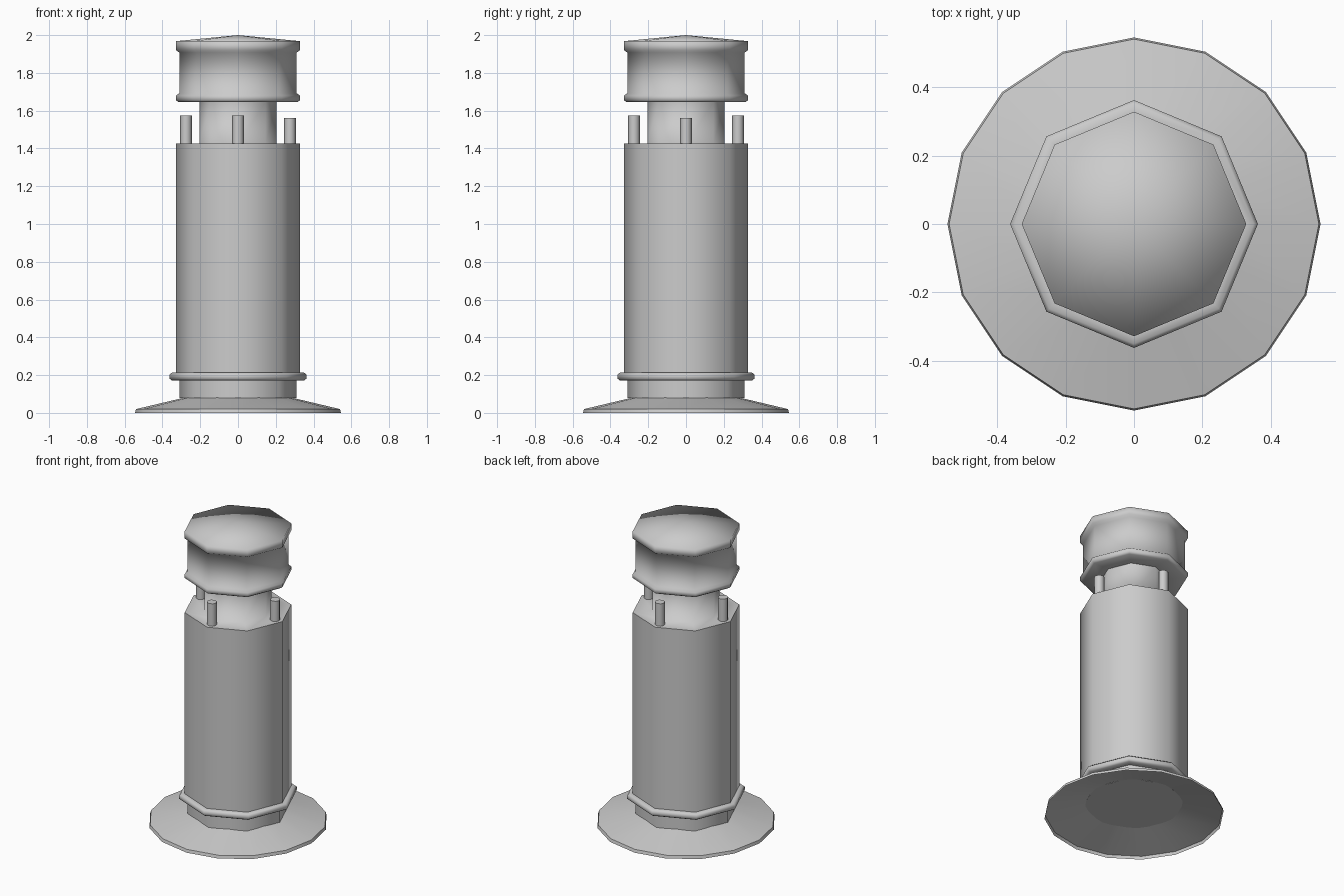
import bpy
import bmesh
import math

if "Cube" in bpy.data.objects:
    bpy.data.objects.remove(bpy.data.objects["Cube"])

grey = bpy.data.materials.new("plain grey")
grey.diffuse_color = (0.6, 0.6, 0.6, 1)
grey.use_nodes = True
grey.node_tree.nodes["Principled BSDF"].inputs["Base Color"].default_value = grey.diffuse_color


def lathe(name, profile, sides, cap_bottom=False, cap_top=False, loc=(0, 0), smooth=180):
    """Turn (radius, height) pairs about z; a zero radius closes to a point."""
    bm = bmesh.new()
    rings = []
    for r, z in profile:
        if r == 0:
            rings.append([bm.verts.new((0, 0, z))])
        else:
            rings.append([bm.verts.new((r * math.cos(2 * math.pi * i / sides),
                                        r * math.sin(2 * math.pi * i / sides), z))
                          for i in range(sides)])
    for a, b in zip(rings, rings[1:]):
        for i in range(sides):
            j = (i + 1) % sides
            if len(b) == 1:
                bm.faces.new((a[i], a[j], b[0]))
            else:
                bm.faces.new((a[i], a[j], b[j], b[i]))
    if cap_bottom:
        bm.faces.new(rings[0][::-1])
    if cap_top:
        bm.faces.new(rings[-1])
    mesh = bpy.data.meshes.new(name)
    bm.to_mesh(mesh)
    bm.free()
    mesh.materials.append(grey)
    obj = bpy.data.objects.new(name, mesh)
    obj.location = (loc[0], loc[1], 0)
    bpy.context.collection.objects.link(obj)
    bpy.ops.object.select_all(action='DESELECT')
    obj.select_set(True)
    bpy.context.view_layer.objects.active = obj
    if smooth == 180:
        bpy.ops.object.shade_smooth()
    else:
        bpy.ops.object.shade_smooth_by_angle(angle=math.radians(smooth))
    return obj


# Flared foot, open underneath
lathe("base_skirt", [(0.545, 0), (0.54, 0.02), (0.28, 0.082)], 16, smooth=50)

# Short pedestal between the foot and the collar
lathe("pedestal", [(0.31, 0.078), (0.31, 0.175)], 8, cap_bottom=True, smooth=60)

# Raised collar under the body
lathe("collar", [(0.31, 0.172), (0.35, 0.172), (0.362, 0.181), (0.362, 0.203),
                 (0.35, 0.213), (0.325, 0.213)], 8)

# Tall octagonal body
lathe("body", [(0.328, 0.21), (0.328, 1.425)], 8)

# Body top running into the neck and the underside of the head
lathe("shoulder_and_neck", [(0.328, 1.425), (0.205, 1.425), (0.205, 1.645)], 8)

# Head with a lip at each end and a shallow pointed roof
lathe("head", [(0.205, 1.645), (0.315, 1.645), (0.328, 1.655), (0.328, 1.68),
               (0.311, 1.692), (0.311, 1.908), (0.328, 1.92), (0.328, 1.968),
               (0, 2.0)], 8)

# Four pegs on the shoulder, one slightly shorter
for i, (x, y, top) in enumerate([(-0.275, 0, 1.575), (0, -0.275, 1.575),
                                 (0, 0.275, 1.575), (0.275, 0, 1.56)]):
    lathe(f"peg_{i + 1}", [(0.031, 1.42), (0.031, top)], 8,
          cap_bottom=True, cap_top=True, loc=(x, y), smooth=60)
